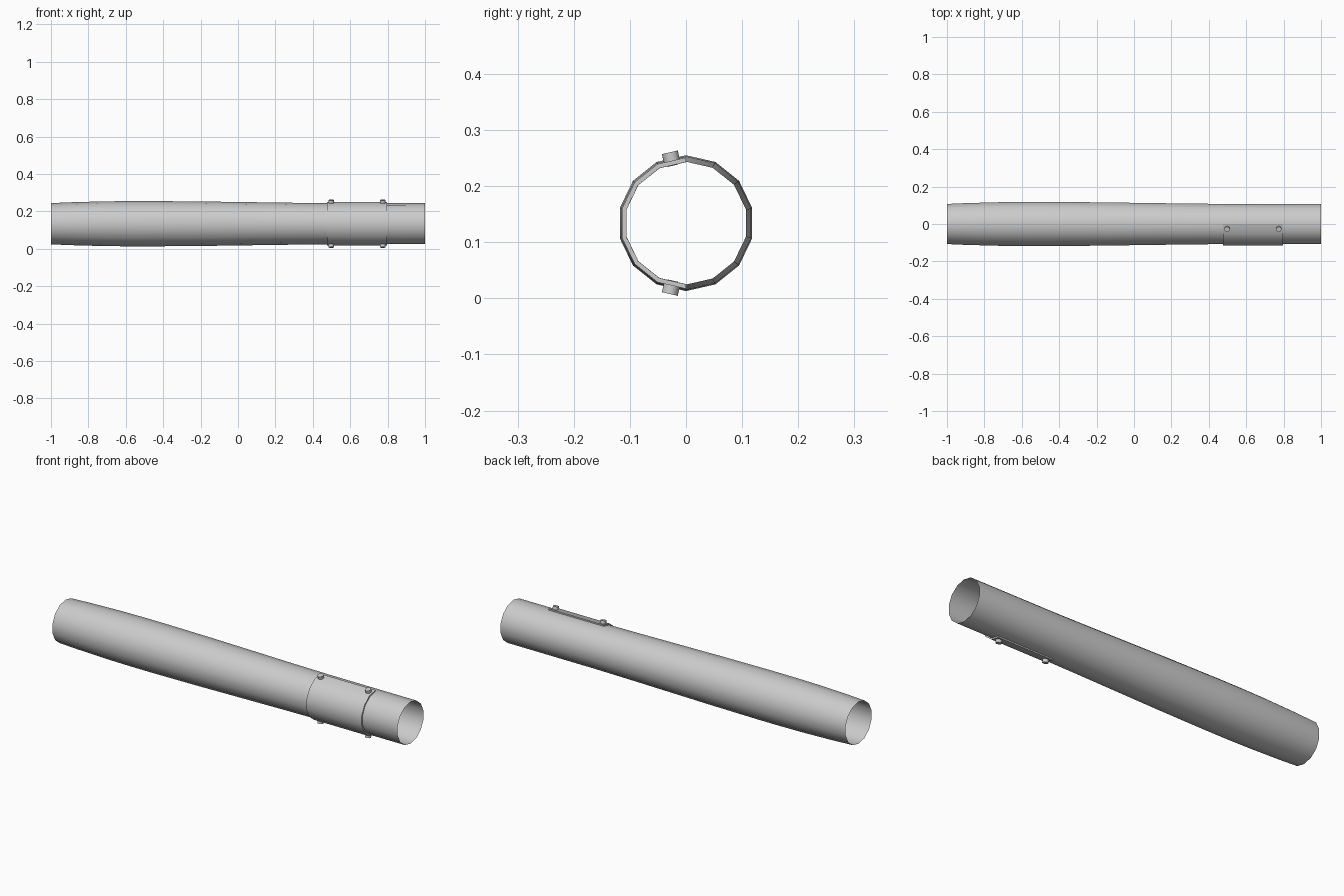
import bpy, bmesh, math
from mathutils import Matrix, Vector

if "Cube" in bpy.data.objects:
    bpy.data.objects.remove(bpy.data.objects["Cube"], do_unlink=True)

SIDES = 14
AXIS_Z = 0.134
STEP = 2 * math.pi / SIDES

metal = bpy.data.materials.new("grey_metal")
metal.use_nodes = True
GREY = (0.6, 0.6, 0.6, 1)
metal.diffuse_color = GREY
metal.node_tree.nodes["Principled BSDF"].inputs["Base Color"].default_value = GREY


def finish(bm, name):
    bmesh.ops.recalc_face_normals(bm, faces=bm.faces)
    mesh = bpy.data.meshes.new(name)
    bm.to_mesh(mesh)
    bm.free()
    mesh.materials.append(metal)
    obj = bpy.data.objects.new(name, mesh)
    bpy.context.collection.objects.link(obj)
    bpy.ops.object.select_all(action='DESELECT')
    obj.select_set(True)
    bpy.context.view_layer.objects.active = obj
    bpy.ops.object.shade_smooth_by_angle(angle=math.radians(35))
    return obj


def radial(x, radius, angle):
    # angle is measured from straight up, turning towards the front
    return Vector((x, -radius * math.sin(angle), AXIS_Z + radius * math.cos(angle)))


def bridge(bm, a, b, closed=True):
    for i in range(len(a) if closed else len(a) - 1):
        j = (i + 1) % len(a)
        bm.faces.new((a[i], a[j], b[j], b[i]))


# Open barrel, slightly swollen towards its right end
profile = [(-1, .110), (-.9, .1145), (-.72, .1195), (-.58, .121), (-.46, .121),
           (-.2, .119), (.05, .1155), (.3, .112), (.5, .110), (1, .1095)]
bm = bmesh.new()
rings = [[bm.verts.new(radial(x, r, i * STEP)) for i in range(SIDES)] for x, r in profile]
for a, b in zip(rings, rings[1:]):
    bridge(bm, a, b)
finish(bm, "tube")

# Half-round plate wrapped over the front of the barrel
bm = bmesh.new()
ends = []
for x in (.477, .797):
    outer = [bm.verts.new(radial(x, .117, i * STEP)) for i in range(SIDES // 2 + 1)]
    inner = [bm.verts.new(radial(x, .1085, i * STEP)) for i in range(SIDES // 2 + 1)]
    bridge(bm, outer, inner, closed=False)
    ends.append(outer + inner[::-1])
bridge(bm, *ends)
finish(bm, "half_sleeve")


# Rivets along the two long edges of the plate
def rivet(name, x, angle):
    bm = bmesh.new()
    turn = Matrix.Rotation(angle, 4, 'X')
    for radius, low, high in ((.0145, .114, .1295), (.0095, .105, .116)):
        place = Matrix.Translation(radial(x, (low + high) / 2, angle)) @ turn
        bmesh.ops.create_cone(bm, cap_ends=True, segments=12, radius1=radius,
                              radius2=radius, depth=high - low, matrix=place)
    finish(bm, name)


for edge, angle in (("upper", STEP / 2), ("lower", math.pi - STEP / 2)):
    for side, x in (("right", .498), ("left", .774)):
        rivet(f"{edge}_{side}_rivet", x, angle)
